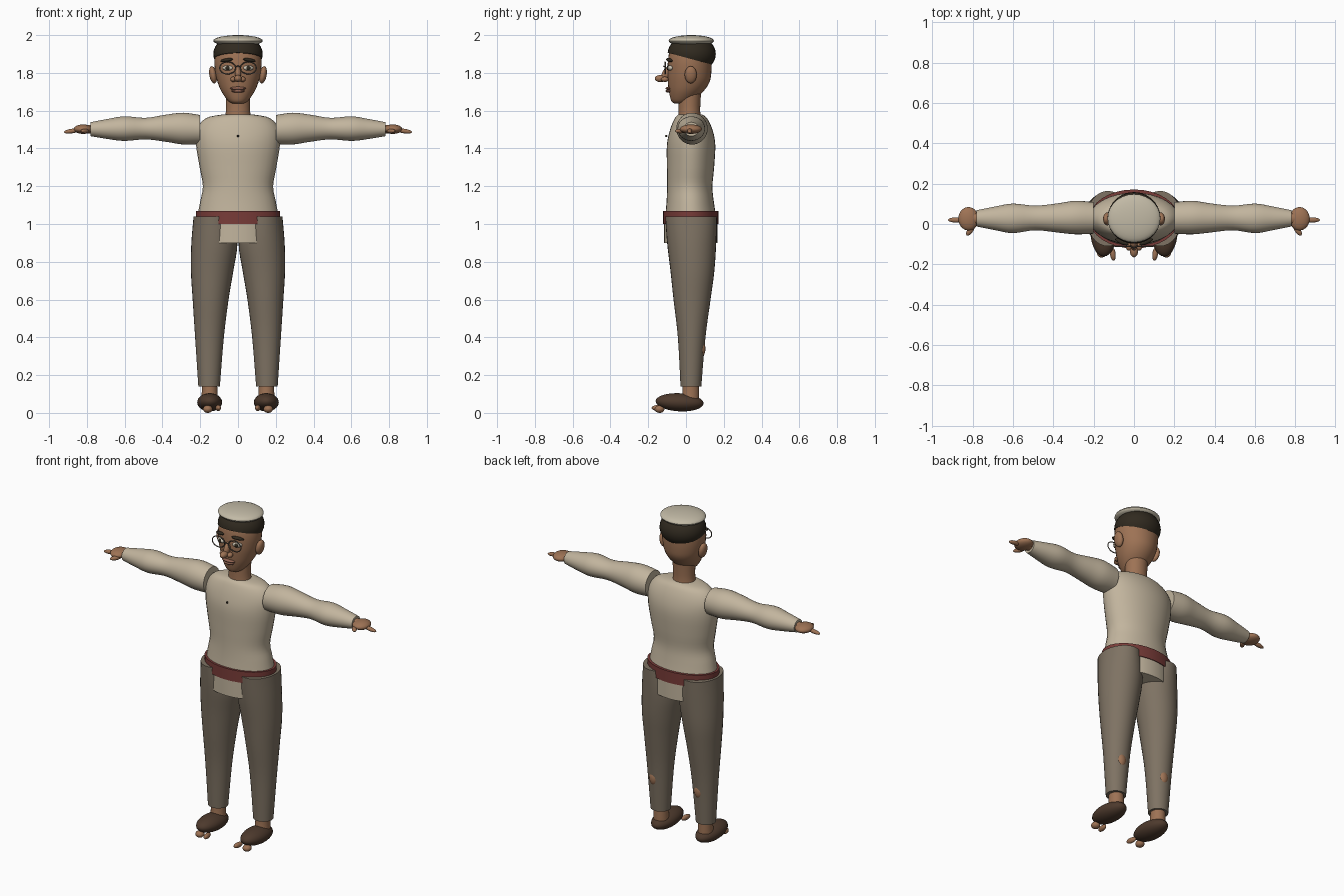
import bpy, bmesh, math
from mathutils import Matrix, Vector, Euler

cube = bpy.data.objects.get("Cube")
if cube:
    bpy.data.objects.remove(cube, do_unlink=True)


def material(name, *rgb):
    m = bpy.data.materials.new(name)
    m.use_nodes = True
    m.diffuse_color = (*rgb, 1)
    m.node_tree.nodes["Principled BSDF"].inputs["Base Color"].default_value = (*rgb, 1)
    return m


shirt = material("cream cloth", .54, .46, .34)
cap_cloth = material("pale cap cloth", .54, .49, .38)
trouser = material("grey brown cloth", .21, .17, .125)
sash = material("dull red", .19, .045, .04)
skin = material("brown skin", .34, .17, .09)
hair = material("dark hair", .03, .023, .014)
leather = material("dark leather", .075, .042, .026)
eye_white = material("eye white", .6, .55, .45)
metal = material("spectacle metal", .12, .1, .08)
lip = material("lip", .27, .12, .08)


def finish(name, bm, mat):
    bmesh.ops.recalc_face_normals(bm, faces=bm.faces[:])
    mesh = bpy.data.meshes.new(name)
    bm.to_mesh(mesh)
    bm.free()
    mesh.materials.append(mat)
    mesh.shade_smooth()
    mesh.set_sharp_from_angle(angle=math.radians(40))
    ob = bpy.data.objects.new(name, mesh)
    bpy.context.collection.objects.link(ob)
    return ob


def smooth_rings(rings, steps=4):
    """Catmull-Rom interpolation between the given cross-sections."""
    p = [Vector(r) for r in rings]
    p = [p[0]] + p + [p[-1]]
    out = []
    for a, b, c, d in zip(p, p[1:], p[2:], p[3:]):
        for i in range(steps):
            t = i / steps
            out.append(b + (c - a) * t / 2 + (a * 2 - b * 5 + c * 4 - d) * t**2 / 2
                       + (b * 3 - a - c * 3 + d) * t**3 / 2)
    return out + [p[-1]]


def loft(name, mat, rings, axis="Z", side=1, n=32):
    """Rings: position along axis, two centre values, two radii."""
    bm = bmesh.new()
    loops = []
    for t, a, b, ra, rb in smooth_rings(rings):
        loop = []
        for k in range(n):
            w = math.tau * k / n
            u, v = a + ra * math.cos(w), b + rb * math.sin(w)
            x, y, z = (u, v, t) if axis == "Z" else (t, u, v)
            loop.append(bm.verts.new((x * side, y, z)))
        loops.append(loop)
    for lo, hi in zip(loops, loops[1:]):
        for k in range(n):
            j = (k + 1) % n
            bm.faces.new((lo[k], lo[j], hi[j], hi[k]))
    bm.faces.new(loops[0])
    bm.faces.new(loops[-1])
    return finish(name, bm, mat)


def ball(name, mat, centre, radii, turn=(0, 0, 0), cut=None):
    bm = bmesh.new()
    m = (Matrix.Translation(centre) @ Euler([math.radians(a) for a in turn]).to_matrix().to_4x4()
         @ Matrix.Diagonal((*radii, 1)))
    bmesh.ops.create_uvsphere(bm, u_segments=28, v_segments=16, radius=1, matrix=m)
    if cut:
        bmesh.ops.bisect_plane(bm, geom=bm.verts[:] + bm.edges[:] + bm.faces[:],
                               plane_co=cut[0], plane_no=cut[1], clear_inner=True)
        bmesh.ops.holes_fill(bm, edges=[e for e in bm.edges if e.is_boundary])
    return finish(name, bm, mat)


def wire(name, mat, points, thickness, closed=False):
    curve = bpy.data.curves.new(name, "CURVE")
    curve.dimensions = "3D"
    curve.bevel_depth = thickness
    curve.bevel_resolution = 2
    spline = curve.splines.new("POLY")
    spline.points.add(len(points) - 1)
    for sp, co in zip(spline.points, points):
        sp.co = (*co, 1)
    spline.use_cyclic_u = closed
    curve.materials.append(mat)
    ob = bpy.data.objects.new(name, curve)
    bpy.context.collection.objects.link(ob)


# Torso, shirt tail and sash
loft("shirt_body", shirt, [
    (1.04, 0, .025, .215, .135), (1.12, 0, .022, .2, .125), (1.2, 0, .02, .186, .12),
    (1.3, 0, .024, .203, .125), (1.42, 0, .027, .222, .128), (1.5, 0, .028, .218, .112),
    (1.56, 0, .026, .17, .085), (1.58, 0, .022, .08, .062)])
loft("shirt_tail", shirt, [(.9, 0, .025, .2, .142), (1.03, 0, .025, .2, .142)])
loft("sash", sash, [(1, 0, .025, .222, .146), (1.07, 0, .025, .222, .146)])
ball("shirt_button", hair, (0, -.105, 1.466), (.006, .006, .006))

# Neck and head
loft("neck", skin, [(1.54, 0, .02, .074, .062), (1.6, 0, .018, .064, .057),
                    (1.7, 0, .02, .066, .06)])
loft("head", skin, [
    (1.638, 0, -.03, .028, .03), (1.652, 0, -.022, .052, .056), (1.7, 0, .0, .087, .09),
    (1.75, 0, .014, .108, .11), (1.8, 0, .018, .12, .116), (1.86, 0, .02, .125, .116),
    (1.91, 0, .022, .117, .11), (1.96, 0, .025, .09, .09)])
ball("hair", hair, (0, .03, 1.9), (.131, .128, .1), cut=((0, -.09, 1.905), (0, .27, 1)))
ball("cap", cap_cloth, (0, .028, 1.97), (.131, .12, .03))

# Face
ball("nose_bridge", skin, (0, -.105, 1.795), (.017, .022, .042), (-25, 0, 0))
ball("nose_tip", skin, (0, -.135, 1.77), (.02, .03, .019))
ball("upper_lip", lip, (0, -.092, 1.718), (.042, .016, .009))
ball("lower_lip", lip, (0, -.09, 1.704), (.034, .018, .009))
wire("spectacle_bridge", metal, [(-.014, -.113, 1.832), (0, -.118, 1.836), (.014, -.113, 1.832)], .003)

for s, label in ((1, "left"), (-1, "right")):
    # Paired facial parts
    ball(label + "_nostril", skin, (s * .024, -.112, 1.766), (.017, .02, .014))
    ball(label + "_eye", eye_white, (s * .055, -.085, 1.826), (.028, .014, .014), (0, 0, s * 18))
    ball(label + "_iris", hair, (s * .054, -.095, 1.826), (.012, .008, .012))
    ball(label + "_eyebrow", hair, (s * .06, -.088, 1.868), (.036, .012, .009), (0, s * 8, s * 22))
    ball(label + "_ear", skin, (s * .132, .025, 1.79), (.02, .032, .046), (0, s * 10, 0))
    ring = [(s * .055 + .042 * math.cos(a), -.11, 1.826 + .032 * math.sin(a))
            for a in (math.tau * i / 32 for i in range(32))]
    wire(label + "_spectacle_rim", metal, ring, .003, True)

    # Arm and hand
    loft(label + "_sleeve", shirt, [
        (.2, .03, 1.5, .078, .077), (.29, .032, 1.505, .083, .084), (.38, .03, 1.507, .072, .072),
        (.49, .03, 1.505, .061, .057), (.6, .028, 1.505, .073, .065), (.69, .028, 1.503, .058, .053),
        (.78, .028, 1.502, .04, .037)], "X", s)
    loft(label + "_wrist", skin, [(.75, .028, 1.502, .028, .024), (.82, .028, 1.502, .03, .022)], "X", s)
    ball(label + "_hand", skin, (s * .82, .026, 1.502), (.05, .058, .025))
    ball(label + "_finger", skin, (s * .88, .02, 1.492), (.042, .013, .012), (0, s * 8, 0))
    ball(label + "_thumb", skin, (s * .81, -.03, 1.492), (.014, .032, .012), (0, 0, s * 35))

    # Trouser leg with worn hole at the calf
    loft(label + "_trouser_leg", trouser, [
        (.14, .153, .026, .057, .055), (.4, .151, .03, .076, .073), (.6, .145, .032, .095, .098),
        (.75, .137, .034, .112, .116), (.9, .125, .03, .122, .13), (1.04, .13, .027, .105, .137)],
        side=s)
    ball(label + "_bare_calf", skin, (s * .152 + .008, .082, .34), (.028, .021, .042))

    # Foot
    loft(label + "_ankle", skin, [(.05, .15, .02, .045, .05), (.1, .15, .025, .042, .045),
                                  (.18, .152, .026, .04, .042)], side=s)
    ball(label + "_shoe", leather, (s * .15, -.034, .056), (.066, .127, .048), (-3, 0, 0))
    ball(label + "_big_toe", skin, (s * .105, -.148, .026), (.014, .034, .016), (0, 0, s * -8))
    ball(label + "_small_toe", skin, (s * .16, -.14, .02), (.025, .026, .02))
